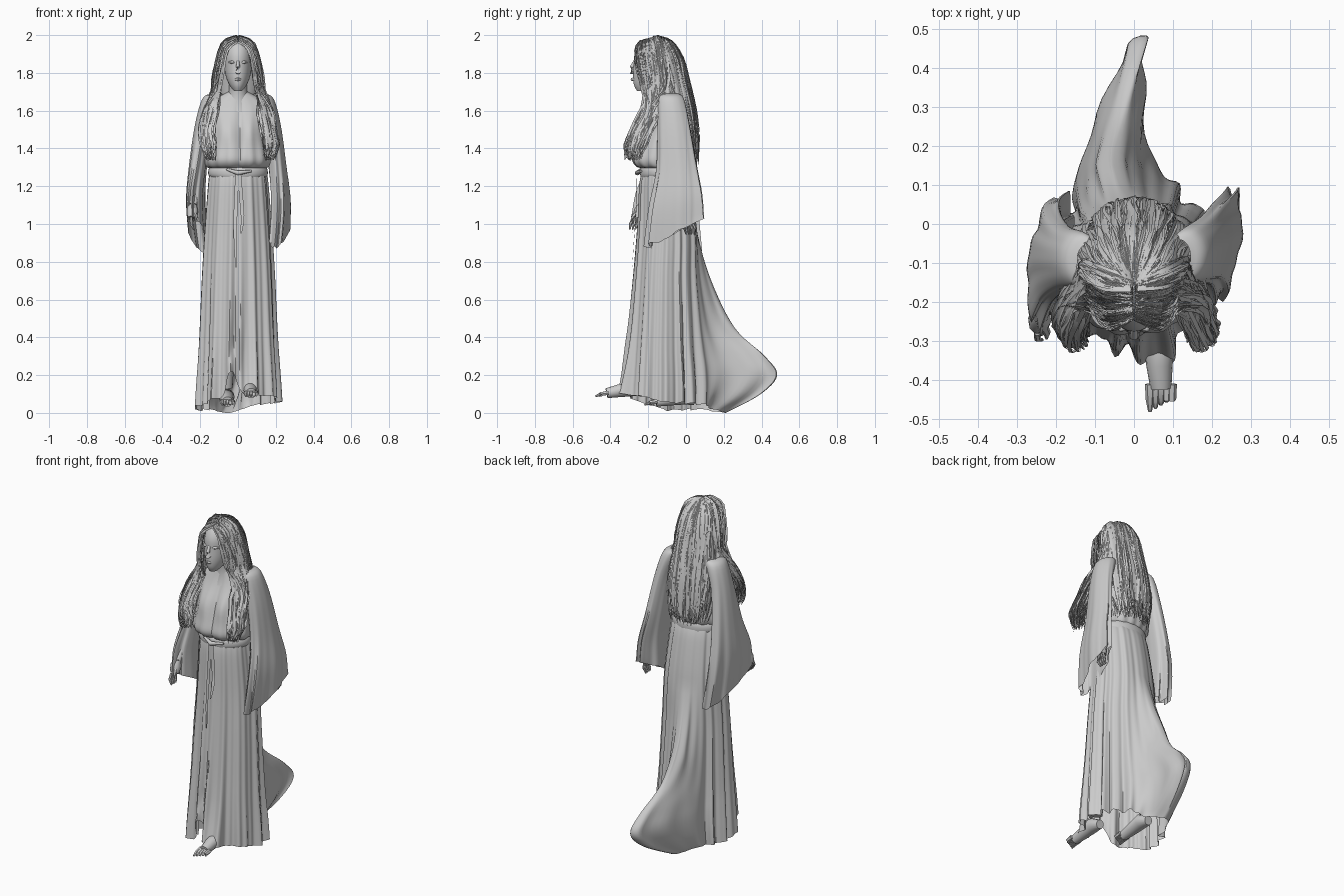
import bpy, bmesh, math, random
from math import sin, cos, pi, exp
from mathutils import Vector as V

if "Cube" in bpy.data.objects:
    bpy.data.objects.remove(bpy.data.objects["Cube"])
random.seed(4)


def spline(rows, u):
    """Smooth interpolation through a list of equal-length rows, u in 0..1."""
    n = len(rows) - 1
    i = min(int(u * n), n - 1)
    f = u * n - i
    a, b, c, d = (rows[max(0, min(n, i + k))] for k in (-1, 0, 1, 2))
    return [q + .5 * f * (r - p + f * (2*p - 5*q + 4*r - s + f * (3*(q - r) + s - p)))
            for p, q, r, s in zip(a, b, c, d)]


def finish(name, bm, angle=50):
    bmesh.ops.recalc_face_normals(bm, faces=bm.faces)
    me = bpy.data.meshes.new(name)
    bm.to_mesh(me)
    bm.free()
    for p in me.polygons:
        p.use_smooth = True
    me.set_sharp_from_angle(angle=math.radians(angle))
    ob = bpy.data.objects.new(name, me)
    bpy.context.collection.objects.link(ob)
    return ob


def loft(bm, rings, closed=True, caps=False):
    vs = [[bm.verts.new(p) for p in r] for r in rings]
    n = len(vs[0])
    for a, b in zip(vs, vs[1:]):
        for j in range(n if closed else n - 1):
            k = (j + 1) % n
            bm.faces.new((a[j], a[k], b[k], b[j]))
    if caps:
        bm.faces.new(vs[0])
        bm.faces.new(vs[-1])


def body(name, rows, nseg=32, nrow=24, tweak=None, caps=False):
    """Rows are (z, centre x, half width, front y, back y); angle 0 faces front."""
    bm, rings = bmesh.new(), []
    for i in range(nrow + 1):
        t = i / nrow
        z, cx, rx, yf, yb = spline([r[:5] for r in rows], t)
        ring = []
        for j in range(nseg):
            a = 2 * pi * j / nseg
            c = V((cx, (yf + yb) / 2, z))
            d = V((rx * sin(a), -(yb - yf) / 2 * cos(a), 0))
            ring.append(tweak(a, t, c, d) if tweak else c + d)
        rings.append(ring)
    loft(bm, rings, True, caps)
    return finish(name, bm)


def tube(bm, pts, radii, n=8):
    pts = [V(p) for p in pts]
    rings = []
    for i, p in enumerate(pts):
        d = pts[min(i + 1, len(pts) - 1)] - pts[max(i - 1, 0)]
        q = d.to_track_quat('Z', 'Y')
        rings.append([p + q @ V((cos(2*pi*k/n), sin(2*pi*k/n), 0)) * radii[i] for k in range(n)])
    loft(bm, rings, True, True)


def ribbon(bm, pts, width, axis, segs=14, tilt=0):
    """Tapered ribbon facing away from a vertical axis."""
    path = [V(spline(pts, i / segs)) for i in range(segs + 1)]
    rings = []
    for i, p in enumerate(path):
        d = path[min(i + 1, segs)] - path[max(i - 1, 0)]
        out = V((p.x - axis[0], p.y - axis[1], .02))
        side = d.cross(out).normalized()
        out = side.cross(d).normalized()
        w = (side * cos(tilt) + out * sin(tilt)) * width * (1 - .75 * (i / segs) ** 4) / 2
        rings.append([p - w, p + w])
    loft(bm, rings, False)


# Head, face and neck
body("head", [(1.705, 0, .022, -.26, -.2), (1.735, 0, .045, -.275, -.13), (1.78, 0, .064, -.28, -.08),
              (1.84, 0, .074, -.277, -.05), (1.9, 0, .076, -.272, -.045),
              (1.95, 0, .063, -.245, -.07), (1.975, 0, .03, -.2, -.12)], caps=True)
bm = bmesh.new()
tube(bm, [(0, -.27, 1.865), (0, -.287, 1.83), (0, -.285, 1.805), (0, -.265, 1.8)], [.007, .011, .015, .01])
tube(bm, [(-.022, -.268, 1.765), (0, -.284, 1.766), (.022, -.268, 1.765)], [.003, .009, .003])
for s in (-1, 1):
    tube(bm, [(s*.016, -.27, 1.855), (s*.032, -.268, 1.857), (s*.05, -.25, 1.857)], [.003, .009, .003])
finish("face_features", bm)
bm = bmesh.new()
tube(bm, [(0, -.14, 1.79), (0, -.13, 1.72), (0, -.115, 1.66), (0, -.11, 1.6)], [.05, .047, .055, .08], 20)
finish("neck", bm)


# Loose blouse with bust, front crease and gathered waist
def blouse_shape(a, t, c, d):
    p = c + d * (1 + .03 * t * sin(15 * a + 2 * sin(2 * a)))
    if cos(a) > 0:
        bust = sum(exp(-((p.x - s*.075) / .05)**2 - ((p.z - 1.49) / .07)**2) for s in (-1, 1))
        p.y -= .025 * bust * cos(a)
        p.y += .02 * exp(-((p.x - .01) / .015)**2) * min(1, 2 * t)
    return p


body("blouse", [(1.7, 0, .05, -.16, -.07), (1.655, 0, .13, -.17, -.03), (1.6, 0, .165, -.19, -.01),
                (1.5, 0, .155, -.235, .01), (1.4, 0, .168, -.272, .01), (1.34, 0, .175, -.286, .01),
                (1.305, 0, .165, -.265, 0), (1.295, 0, .145, -.23, -.01)], 90, 28, blouse_shape)

# Belt, knot and hanging ties
body("belt", [(1.31, 0, .14, -.22, -.01), (1.295, 0, .154, -.24, 0), (1.265, 0, .158, -.243, .002),
              (1.25, 0, .15, -.24, 0)], 48, 6)
bm = bmesh.new()
tube(bm, [(-.06, -.238, 1.29), (0, -.258, 1.27), (.07, -.238, 1.28)], [.006, .013, .006])
for x, z in ((-.012, .77), (.02, .95)):
    ribbon(bm, [(x*.3, -.26, 1.27), (x, -.262, 1.1), (x*1.2, -.274, (z + 1.1) / 2), (x*.8, -.285, z)],
           .02, (0, -.1))
finish("belt_knot_and_ties", bm)

# Pleated skirt with a wrap slit in front and a swept train behind
skirt = [(1.29, 0, .148, -.228, -.01, 0), (1.2, 0, .158, -.245, .02, 0), (.95, 0, .175, -.255, .06, 0),
         (.7, 0, .188, -.27, .065, .07), (.45, 0, .197, -.288, .08, .18), (.3, 0, .203, -.3, .09, .33),
         (.2, 0, .208, -.308, .1, .385), (.1, 0, .213, -.315, .108, .29), (0, 0, .217, -.32, .112, .1)]


def skirt_shape(a, t, c, d):
    b = a - 2 * pi if a > pi else a
    fold = sin(14 * a + 2 * sin(3 * a)) + .45 * sin(29 * a + 1)
    ext = max(0, spline(skirt, t)[5])
    w = exp(-((a - pi - .2) / .38) ** 2)
    p = c + d * (1 + (.02 + .08 * t) * fold * .75 * (1 - w * .8))
    p.y += ext * w
    k = min(1, ext * 8) * w
    p.x += k * (-.03 + .27 * max(0, p.y - .15))
    p.x += .012 * k * sin(30 * a) * sin(6 * t)
    hem = .035 + .06 * max(0, cos(a)) + .02 * sin(a) + .004 * fold
    hem = hem * (1 - w) + .13 * exp(-((b + .15) / .15) ** 2)
    p.z = 1.29 - (1.29 - p.z) * (1.29 - hem) / 1.29
    p.y -= .05 * exp(-((b - .28) / .25) ** 2) * t ** 5      # cloth lifted by the stepping foot
    wrap = (b - .12 + .35 * t * t) / .05                     # overlapping front edge
    if -4 < wrap < 4:
        p.y -= .014 * t * math.tanh(wrap) * (1 - abs(wrap) / 4)
    return p


body("skirt", skirt, 180, 48, skirt_shape)


# Wide hanging sleeves, hems sheared to follow the arm swing
def sleeve(name, rows, tilt, phase):
    def shape(a, t, c, d):
        f = sin(7 * a + phase + sin(2 * a)) + .5 * sin(12 * a)
        p = c + d * (1 + .11 * t * t * f)
        p.x += .2 * d.y * t * t
        p.z += tilt * cos(a) * t ** 3 + .006 * f * t ** 4
        return p
    body(name, rows, 60, 26, shape)


sleeve("right_sleeve", [(1.69, -.115, .03, -.13, -.05), (1.66, -.14, .05, -.16, -.02),
                        (1.52, -.182, .046, -.17, -.005), (1.3, -.212, .046, -.2, .03),
                        (1.12, -.224, .046, -.25, .06), (.94, -.212, .044, -.265, .075)], .09, .5)
sleeve("left_sleeve", [(1.69, .115, .03, -.13, -.04), (1.66, .14, .05, -.15, -.01),
                       (1.52, .18, .046, -.15, .02), (1.3, .208, .046, -.155, .055),
                       (1.12, .226, .046, -.19, .08), (.95, .222, .044, -.21, .085)], -.075, 2)


# Arms and hands
def arm(name, elbow, wrist, s):
    bm = bmesh.new()
    e, w = V(elbow), V(wrist)
    tube(bm, [(s*.15, -.08, 1.6), e, w], [.045, .036, .022], 12)
    d = (w - e).normalized() * .6 + V((0, 0, -.5))
    d.normalize()
    k = w + d * .07
    tube(bm, [w, w + d * .03, k], [.021, .03, .027], 10)
    for i in range(4):
        q = k + V((s * .004, (i - 1.5) * .014, 0))
        tube(bm, [q, q + d * .035 + V((0, (i - 1.5) * .004, 0)), q + d * .065 - V((s * .015, 0, 0))],
             [.009, .008, .004], 6)
    q = w + d * .03
    tube(bm, [q, q + d * .03 + V((-s*.02, -.025, 0)), q + d * .06 + V((-s*.02, -.03, 0))],
         [.012, .01, .004], 6)
    finish(name, bm)


arm("right_arm", (-.22, -.09, 1.33), (-.24, -.235, 1.1), -1)
arm("left_arm", (.215, -.03, 1.33), (.24, .01, 1.08), 1)

# Legs and feet
for name, x, y, z in (("left_foot", .065, -.36, .1), ("right_foot", -.06, -.1, .055)):
    bm = bmesh.new()
    tube(bm, [(x, -.1, .9), (x, (y - .04) / 2, .5), (x, y + .12, z + .08)], [.075, .05, .032], 14)
    tube(bm, [(x, y + .15, z + .01), (x, y + .09, z + .03), (x, y, z + .016), (x + .004, y - .06, z + .004)],
         [.025, .042, .034, .027], 14)
    for i in range(5):
        tx = x - .024 + i * .014
        tube(bm, [(tx, y - .05, z + .006), (tx, y - .09, z), (tx, y - .12 + i * .009, z - .012)],
             [.013, .011, .005], 6)
    finish(name, bm)

# Hair: smooth cap, back fall and two front locks made of strands
body("hair_cap", [(1.66, 0, .09, -.12, -.01), (1.75, 0, .112, -.14, -.005), (1.86, 0, .1, -.18, -.035),
                  (1.93, 0, .08, -.225, -.065), (1.96, 0, .055, -.22, -.095),
                  (1.978, 0, .02, -.18, -.14)], caps=True)
fall = [(1.994, .008, -.15), (1.968, .072, -.075), (1.88, .113, -.017), (1.75, .134, .015),
        (1.6, .16, .045), (1.46, .168, .058), (1.34, .145, .055)]
jit = lambda r: random.uniform(-r, r)
bm = bmesh.new()
for _ in range(480):
    phi = jit(1.6)
    drop, lift = random.uniform(-.06, .03), random.uniform(-.012, .006)
    pts = []
    for i, (z, rx, yb) in enumerate(fall):
        f = phi * (1 - .05 * i) + jit(.06)
        h = 1 + lift * i * 2
        pts.append((rx * sin(f) * h, -.165 + (yb + .165) * cos(f) * h, z - drop * (i / 6) ** 3))
    ribbon(bm, pts, random.uniform(.009, .017), (0, -.165), 18, jit(.7))
finish("back_hair", bm)
for s, name in ((-1, "right_hair_lock"), (1, "left_hair_lock")):
    bm = bmesh.new()
    for _ in range(300):
        u, th, r = random.random(), random.uniform(0, 2 * pi), random.random() ** .5
        ox, oy, e = .042 * r * cos(th), .058 * r * sin(th), random.uniform(-.03, .04)
        g = .02 if s > 0 else 0
        pts = [(s*.003, -.245 + .1*u, 1.965 + .03*u), (s*(.054 + .027*u), -.266 + .15*u, 1.925 + .035*u),
               (s*(.08 + .044*u), -.256 + .16*u, 1.82), (s*(.096 + .042*u), -.232 + .13*u, 1.72),
               (s*.143 + ox, -.185 + oy, 1.6), (s*.163 + ox, -.235 + oy, 1.5),
               (s*(.156 + g) + ox, -.268 + oy, 1.42), (s*(.145 + g) + ox*.7, -.28 + oy*.7, 1.365 + e)]
        pts = [pts[0]] + [(x + jit(.006), y + jit(.008), z) for x, y, z in pts[1:]]
        ribbon(bm, pts, random.uniform(.009, .016), (s*.06, -.14), 20, jit(.7))
    finish(name, bm)
